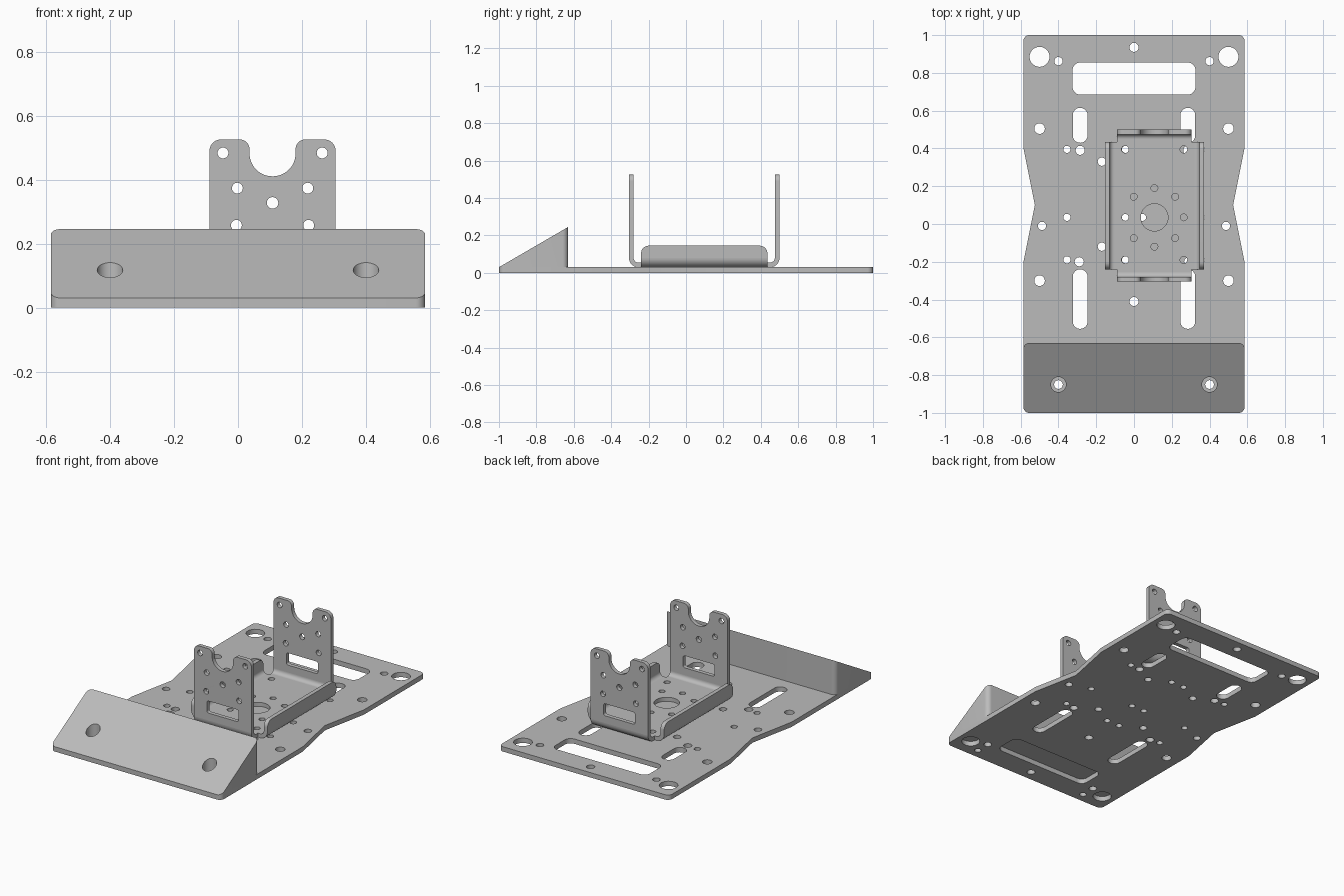
import bpy, bmesh, math
from math import sin, cos, pi
from mathutils import Matrix, Vector

old = bpy.data.objects.get("Cube")
if old:
    bpy.data.objects.remove(old)

steel = bpy.data.materials.new("grey_metal")
steel.use_nodes = True
GREY = (0.5, 0.5, 0.5, 1)
steel.diffuse_color = GREY
steel.node_tree.nodes["Principled BSDF"].inputs["Base Color"].default_value = GREY


def circle(x, y, r, n=28):
    return [(x + r * cos(2 * pi * i / n), y + r * sin(2 * pi * i / n)) for i in range(n)]


def fillet(corners, n=8):
    """Round each (x, y, radius) corner of a closed outline."""
    out = []
    for i, (x, y, r) in enumerate(corners):
        p = Vector((x, y))
        if r == 0:
            out.append((x, y))
            continue
        a = (Vector(corners[i - 1][:2]) - p).normalized()
        b = (Vector(corners[(i + 1) % len(corners)][:2]) - p).normalized()
        half = a.angle(b) / 2
        centre = p + (a + b).normalized() * (r / sin(half))
        start = p + a * (r / math.tan(half)) - centre
        end = p + b * (r / math.tan(half)) - centre
        turn = start.angle_signed(end)
        for k in range(n + 1):
            v = start.copy()
            v.rotate(Matrix.Rotation(-turn * k / n, 2))
            out.append(tuple(centre + v))
    return out


def box(x0, x1, y0, y1, r):
    return fillet([(x0, y0, r), (x1, y0, r), (x1, y1, r), (x0, y1, r)])


def panel(name, outline, holes, depth, matrix, top_rule=None):
    """Extrude an outline with holes, centred on its own plane."""
    curve = bpy.data.curves.new(name, "CURVE")
    curve.dimensions = "2D"
    curve.fill_mode = "BOTH"
    curve.extrude = depth / 2
    for loop in [outline] + holes:
        s = curve.splines.new("POLY")
        s.points.add(len(loop) - 1)
        for pt, (x, y) in zip(s.points, loop):
            pt.co = (x, y, 0, 1)
        s.use_cyclic_u = True
    temp = bpy.data.objects.new(name + "_outline", curve)
    bpy.context.collection.objects.link(temp)
    graph = bpy.context.evaluated_depsgraph_get()
    mesh = bpy.data.meshes.new_from_object(temp.evaluated_get(graph))
    bpy.data.objects.remove(temp)
    bpy.data.curves.remove(curve)
    bm = bmesh.new()
    bm.from_mesh(mesh)
    for v in bm.verts:
        if top_rule and v.co.z > 0:
            v.co.z = top_rule(v.co.y)
    bmesh.ops.remove_doubles(bm, verts=bm.verts, dist=1e-5)
    bmesh.ops.recalc_face_normals(bm, faces=bm.faces)
    bm.transform(matrix)
    bm.to_mesh(mesh)
    bm.free()
    mesh.materials.clear()
    mesh.materials.append(steel)
    obj = bpy.data.objects.new(name, mesh)
    bpy.context.collection.objects.link(obj)
    bpy.ops.object.select_all(action="DESELECT")
    obj.select_set(True)
    bpy.context.view_layer.objects.active = obj
    bpy.ops.object.shade_smooth_by_angle(angle=math.radians(30))
    return obj


move = Matrix.Translation
ACROSS = Matrix.Rotation(pi / 2, 4, "X")            # outline in x-z
ALONG = Matrix.Rotation(pi / 2, 4, "Z") @ ACROSS    # outline in y-z
W, T = 0.585, 0.03

# Base plate with waist, slots and hole pattern
half = [(W, -1, 0.03), (W, -0.2, 0), (0.525, 0.1, 0), (W, 0.4, 0), (W, 1, 0.03)]
outline = fillet(half + [(-x, y, r) for x, y, r in reversed(half)])
holes = [box(-0.325, 0.325, 0.685, 0.855, 0.04),
         box(-0.325, 0.325, -0.855, -0.685, 0.04),
         circle(0, 0.935, 0.024), circle(0, -0.935, 0.024), circle(0, -0.41, 0.024)]
pattern = [(0.5, 0.885, 0.053), (0.5, -0.885, 0.053), (0.4, 0.862, 0.022),
           (0.4, -0.85, 0.023), (0.4, -0.94, 0.02), (0.5, 0.505, 0.028),
           (0.5, -0.3, 0.028), (0.487, -0.01, 0.022), (0.285, 0.39, 0.024),
           (0.29, -0.2, 0.024), (0.17, 0.33, 0.022), (0.17, -0.12, 0.022)]
pattern += [(x, y, 0.019) for x in (0.045, 0.355) for y in (0.395, 0.035, -0.19)]
for side in (-1, 1):
    holes += [circle(side * x, y, r) for x, y, r in pattern]
    for y0, y1 in ((0.43, 0.615), (-0.555, -0.24)):
        x = side * 0.285
        holes.append(box(x - 0.039, x + 0.039, y0, y1, 0.0385))
panel("base_plate", outline, holes, T, move((0, 0, T / 2)))

# Front ramp with counterbored screw holes
panel("front_ramp", box(-W, W, -1, -0.63, 0.03),
      [circle(s * 0.4, -0.85, 0.04) for s in (-1, 1)], 0.02,
      move((0, 0, T + 0.01)), lambda y: -0.01 + 0.581 * (y + 1))
for s, side in ((-1, "right"), (1, "left")):
    panel(side + "_screw_seat", circle(s * 0.4, -0.85, 0.04),
          [circle(s * 0.4, -0.85, 0.023)], 0.03, move((0, 0, T + 0.015)))

# Folded bracket
CX, CY = 0.108, 0.0975
HX, HY = 0.2625, 0.4025      # outer half sizes
WALL, FLANGE = 0.197, 0.3375  # half widths of the upright sides
G, R = 0.025, 0.05           # sheet gauge, outer bend radius
FOLD = T + R

# Bracket floor
quarter = [(HX - R, FLANGE), (WALL, FLANGE), (WALL, HY - R)]
floor = [(x, -y) for x, y in reversed(quarter)] + quarter
floor += [(-x, y) for x, y in reversed(quarter)] + [(-x, -y) for x, y in quarter]
hub = 0.035 - CY
floor_holes = [circle(0, hub, 0.072, 40)]
floor_holes += [circle(0.155 * cos(k * pi / 4), hub + 0.155 * sin(k * pi / 4), 0.018)
                for k in range(8)]
floor_holes += [circle(s * 0.155, y - CY, 0.019) for s in (-1, 1) for y in (0.395, -0.19)]
panel("bracket_floor", floor, floor_holes, G, move((CX, CY, T + G / 2)))


def bend(name, s, reach, length, matrix):
    steps = [k * pi / 20 for k in range(11)]
    arc = [(R, a) for a in steps] + [(R - G, a) for a in reversed(steps)]
    panel(name, [(s * (reach - R + r * sin(a)), FOLD - r * cos(a)) for r, a in arc],
          [], length, move((CX, CY, 0)) @ matrix)


# Upright end walls with a cradle notch, and low side flanges
right = [(WALL, FOLD, 0), (WALL, 0.525, 0.035), (0.072, 0.525, 0.03), (0.072, 0.41, 0.0715)]
wall = fillet(right + [(-x, z, r) for x, z, r in reversed(right)], 12)
wall_holes = [box(-0.108, 0.108, 0.125, 0.2, 0.012), circle(0, 0.327, 0.018)]
wall_holes += [circle(s * x, z, 0.017) for s in (-1, 1)
               for x, z in ((0.155, 0.483), (0.11, 0.373), (0.113, 0.257))]
flange = fillet([(-FLANGE, FOLD, 0), (FLANGE, FOLD, 0),
                 (FLANGE, 0.145, 0.04), (-FLANGE, 0.145, 0.04)])
for s, end, side in ((-1, "front", "right"), (1, "back", "left")):
    panel(end + "_wall", wall, wall_holes, G, move((CX, CY + s * (HY - G / 2), 0)) @ ACROSS)
    bend(end + "_wall_bend", s, HY, 2 * WALL, ALONG)
    panel(side + "_flange", flange, [], G, move((CX + s * (HX - G / 2), CY, 0)) @ ALONG)
    bend(side + "_flange_bend", s, HX, 2 * FLANGE, ACROSS)
